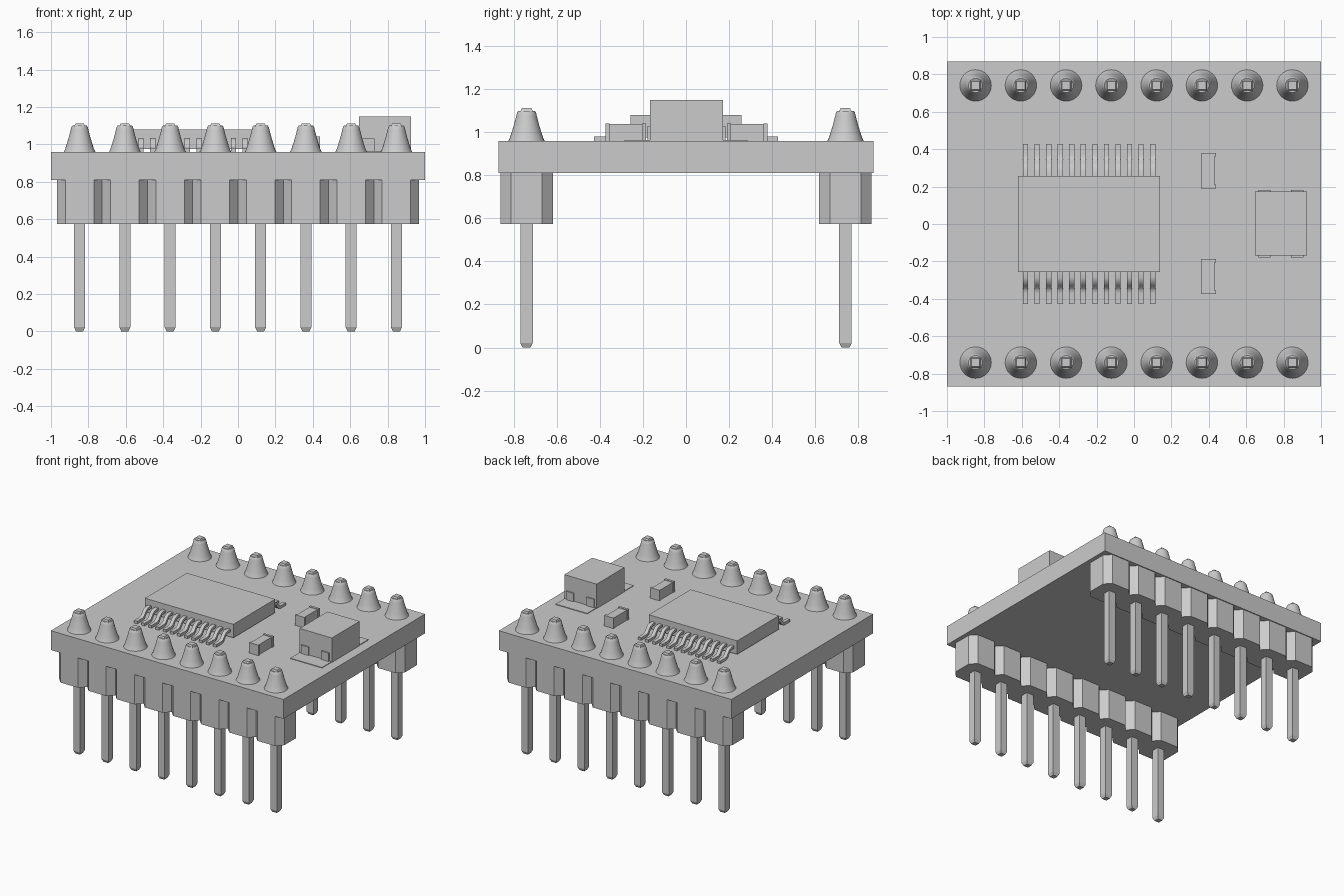
import bpy, bmesh, math

if "Cube" in bpy.data.objects:
    bpy.data.objects.remove(bpy.data.objects["Cube"])

PITCH, ROW_Y, TOP = 0.242, 0.741, 0.96
PIN_X = [(i - 3.5) * PITCH for i in range(8)]


def finish(name, bm, smooth=False):
    bmesh.ops.recalc_face_normals(bm, faces=bm.faces)
    mesh = bpy.data.meshes.new(name)
    bm.to_mesh(mesh)
    bm.free()
    ob = bpy.data.objects.new(name, mesh)
    bpy.context.collection.objects.link(ob)
    if smooth:
        bpy.context.view_layer.objects.active = ob
        ob.select_set(True)
        bpy.ops.object.shade_smooth_by_angle(angle=math.radians(35))
        ob.select_set(False)
    return ob


def loft(bm, rings):
    """Skin a list of equal-length point rings and cap both ends."""
    vs = [[bm.verts.new(p) for p in r] for r in rings]
    n = len(vs[0])
    for a, b in zip(vs, vs[1:]):
        for i in range(n):
            bm.faces.new((a[i], a[(i + 1) % n], b[(i + 1) % n], b[i]))
    bm.faces.new(vs[0])
    bm.faces.new(vs[-1])


def add_box(bm, x0, x1, y0, y1, z0, z1):
    loft(bm, [[(x0, y0, z), (x1, y0, z), (x1, y1, z), (x0, y1, z)] for z in (z0, z1)])


def box(name, *dims):
    bm = bmesh.new()
    add_box(bm, *dims)
    return finish(name, bm)


def square(x, y, z, h):
    return [(x - h, y - h, z), (x + h, y - h, z), (x + h, y + h, z), (x - h, y + h, z)]


def circle(x, y, z, r, n=32):
    return [(x + r * math.cos(2 * math.pi * i / n), y + r * math.sin(2 * math.pi * i / n), z)
            for i in range(n)]


# Circuit board
box("circuit_board", -1, 1, -0.87, 0.87, 0.81, TOP)

# Two header rows: notched plastic strip, square pins, solder cones
for side, tag in ((-1, "front"), (1, "back")):
    yc = side * ROW_Y
    lower, upper = [], []
    for x in PIN_X:
        for dx, dy in ((-0.121, 0.073), (-0.076, 0.122), (0.076, 0.122), (0.121, 0.073)):
            if dx == -0.121 and x != PIN_X[0]:
                continue
            lower.append((x + dx, yc - dy))
            upper.append((x + dx, yc + dy))
    outline = lower + upper[::-1]
    bm = bmesh.new()
    loft(bm, [[(x, y, z) for x, y in outline] for z in (0.575, 0.81)])
    finish(tag + "_header_strip", bm)

    pins, solder = bmesh.new(), bmesh.new()
    for x in PIN_X:
        loft(pins, [square(x, yc, z, h) for z, h in
                    ((0, 0.019), (0.022, 0.029), (1.098, 0.029), (1.112, 0.022))])
        loft(solder, [circle(x, yc, z, r) for z, r in
                      ((TOP, 0.084), (0.975, 0.077), (1.0, 0.069), (1.04, 0.057),
                       (1.075, 0.048), (1.092, 0.044), (1.1, 0.038))])
    finish(tag + "_pins", pins)
    finish(tag + "_solder_cones", solder, True)

# Main chip body
box("chip_body", -0.62, 0.14, -0.257, 0.257, 0.975, 1.08)

# Gull-wing leads: centre line thickened and extruded across the lead width
PATH = [(0.25, 1.025), (0.285, 1.025), (0.305, 1.019), (0.32, 1.003),
        (0.335, 0.984), (0.35, 0.973), (0.37, 0.97), (0.428, 0.97)]
leads = bmesh.new()
for side in (-1, 1):
    for i in range(12):
        xc = -0.58 + i * 0.0618
        rings = []
        for k, (y, z) in enumerate(PATH):
            a, b = PATH[max(k - 1, 0)], PATH[min(k + 1, len(PATH) - 1)]
            ty, tz = b[0] - a[0], b[1] - a[1]
            l = math.hypot(ty, tz)
            ny, nz = -tz / l * 0.01, ty / l * 0.01
            rings.append([(xc + sx * 0.014, side * (y + s * ny), z + s * nz)
                          for sx, s in ((-1, -1), (1, -1), (1, 1), (-1, 1))])
        loft(leads, rings)
finish("chip_leads", leads, True)

# Two small capacitors with slightly larger end caps
for yc, tag in ((0.285, "back"), (-0.28, "front")):
    box(tag + "_capacitor_body", 0.362, 0.431, yc - 0.08, yc + 0.08, TOP, 1.038)
    caps = bmesh.new()
    for s in (-1, 1):
        y0, y1 = sorted((yc + s * 0.075, yc + s * 0.094))
        add_box(caps, 0.358, 0.438, y0, y1, TOP, 1.042)
    finish(tag + "_capacitor_ends", caps)

# Tall component with folded terminals and a thin solder pad
box("tall_component", 0.647, 0.925, -0.168, 0.173, TOP, 1.15)
box("component_pad", 0.65, 0.922, -0.285, 0.285, TOP, 0.965)
tabs = bmesh.new()
for x0, x1 in ((0.665, 0.73), (0.84, 0.905)):
    add_box(tabs, x0, x1, -0.178, -0.16, TOP, 1.03)
    add_box(tabs, x0, x1, 0.165, 0.183, TOP, 1.03)
finish("component_terminals", tabs)
